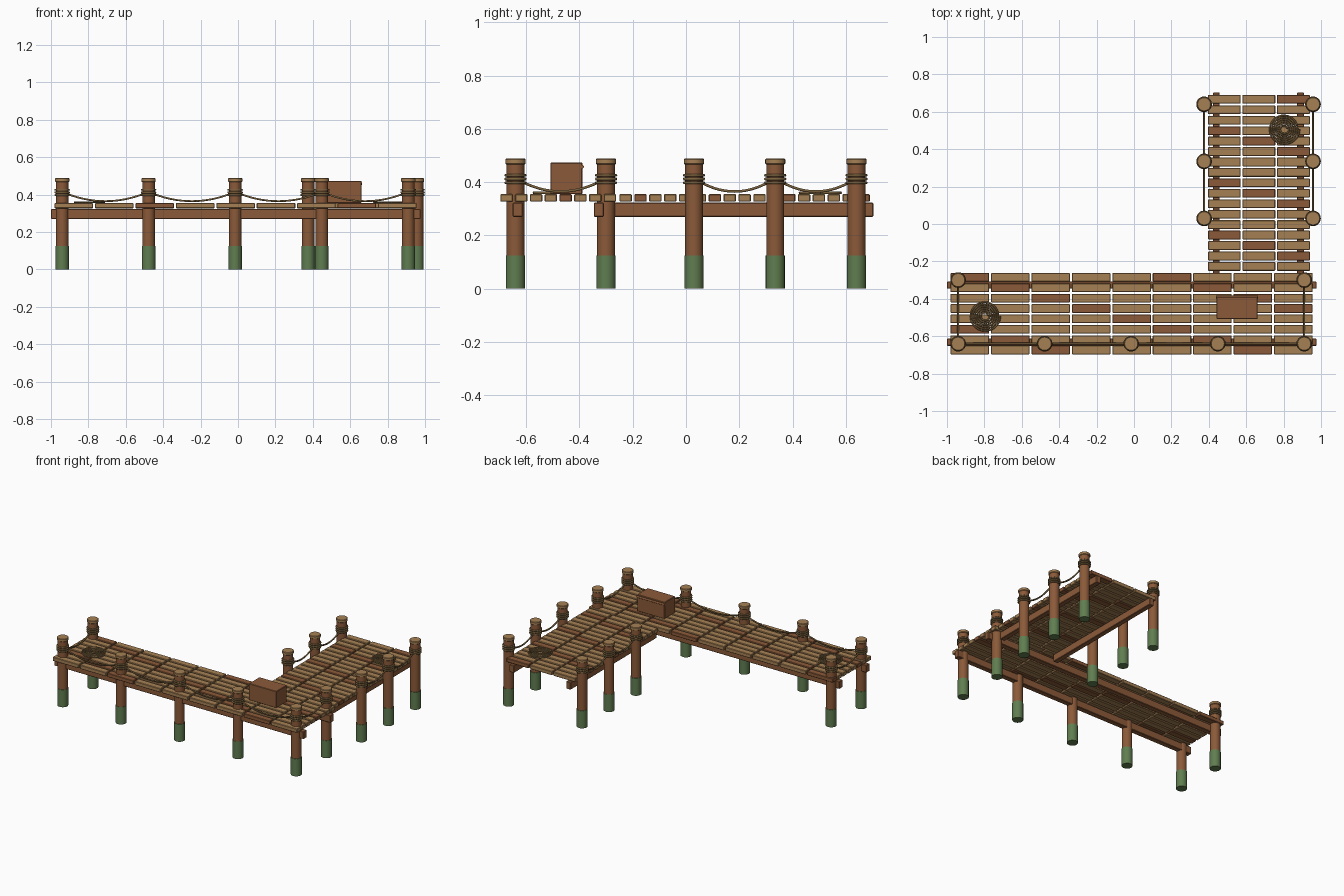
import bpy, bmesh, math
from mathutils import Matrix, Vector

cube = bpy.data.objects.get("Cube")
if cube:
    bpy.data.objects.remove(cube, do_unlink=True)


def make_mat(name, srgb):
    rgb = [((c / 255 + 0.055) / 1.055) ** 2.4 for c in srgb] + [1.0]
    m = bpy.data.materials.new(name)
    m.use_nodes = True
    m.diffuse_color = rgb
    node = m.node_tree.nodes["Principled BSDF"]
    node.inputs["Base Color"].default_value = rgb
    node.inputs["Roughness"].default_value = 0.9
    return m


LIGHT = make_mat("light wood", (166, 128, 84))
DARK = make_mat("dark wood", (139, 90, 57))
MOSS = make_mat("moss green", (96, 125, 80))
ROPE = make_mat("rope", (122, 98, 62))


def finish(name, bm, mats, smooth=False, bevel=0):
    mesh = bpy.data.meshes.new(name)
    bm.to_mesh(mesh)
    bm.free()
    ob = bpy.data.objects.new(name, mesh)
    bpy.context.collection.objects.link(ob)
    for m in mats:
        mesh.materials.append(m)
    if bevel:
        mod = ob.modifiers.new("soft edges", 'BEVEL')
        mod.width = bevel
        mod.segments = 1
    if smooth:
        bpy.ops.object.select_all(action='DESELECT')
        ob.select_set(True)
        bpy.context.view_layer.objects.active = ob
        bpy.ops.object.shade_smooth_by_angle(angle=math.radians(35))
    return ob


def add_box(bm, lo, hi, mat=0):
    lo, hi = Vector(lo), Vector(hi)
    m = Matrix.Translation((lo + hi) / 2) @ Matrix.Diagonal((*(hi - lo), 1))
    verts = bmesh.ops.create_cube(bm, size=1, matrix=m)["verts"]
    for f in {f for v in verts for f in v.link_faces}:
        f.material_index = mat


def box(name, lo, hi, mat, bevel=0.003):
    bm = bmesh.new()
    add_box(bm, lo, hi)
    return finish(name, bm, [mat], bevel=bevel)


def cylinder(name, x, y, z0, z1, r, mat, bevel=0):
    bm = bmesh.new()
    bmesh.ops.create_cone(bm, cap_ends=True, segments=20, radius1=r, radius2=r,
                          depth=z1 - z0,
                          matrix=Matrix.Translation((x, y, (z0 + z1) / 2)))
    return finish(name, bm, [mat], smooth=True, bevel=bevel)


def tube(name, points, r, cyclic=False):
    curve = bpy.data.curves.new(name, 'CURVE')
    curve.dimensions = '3D'
    curve.bevel_depth = r
    curve.bevel_resolution = 1
    curve.use_fill_caps = True
    spline = curve.splines.new('POLY')
    spline.points.add(len(points) - 1)
    for p, co in zip(spline.points, points):
        p.co = (*co, 1)
    spline.use_cyclic_u = cyclic
    curve.materials.append(ROPE)
    ob = bpy.data.objects.new(name, curve)
    bpy.context.collection.objects.link(ob)
    return ob


# Decks: staggered planks, every fifth on the diagonal is darker
def deck(name, x0, x1, cols, y0, y1, rows, gap_x, gap_y, dark):
    bm = bmesh.new()
    dx = (x1 - x0 + gap_x) / cols
    dy = (y1 - y0 + gap_y) / rows
    for r in range(rows):
        for c in range(cols):
            x, y = x0 + c * dx, y0 + r * dy
            add_box(bm, (x, y, 0.327), (x + dx - gap_x, y + dy - gap_y, 0.355),
                    int((r + c) % 5 == dark))
    finish(name, bm, [LIGHT, DARK], bevel=0.003)


deck("main_deck", -0.981, 0.955, 9, -0.697, -0.262, 8, 0.01, 0.009, 2)
deck("side_deck", 0.395, 0.94, 3, -0.25, 0.69, 17, 0.009, 0.009, 3)

# Support beams
for label, y in (("front", -0.632), ("back", -0.327)):
    box("main_beam_" + label, (-1.0, y - 0.019, 0.27), (0.975, y + 0.019, 0.323), DARK)
for label, x in (("right", 0.44), ("left", 0.89)):
    box("side_beam_" + label, (x - 0.018, -0.27, 0.27), (x + 0.018, 0.703, 0.323), DARK)


# Posts with mossy foot, cap and rope wraps
def post(x, y):
    cylinder("post", x, y, 0.01, 0.467, 0.0335, DARK)
    cylinder("post_moss", x, y, 0, 0.125, 0.036, MOSS)
    cylinder("post_cap", x, y, 0.467, 0.488, 0.038, LIGHT, bevel=0.003)
    for i in range(3):
        ring = [(x + 0.036 * math.cos(a * math.tau / 20),
                 y + 0.036 * math.sin(a * math.tau / 20), 0.398 + 0.014 * i)
                for a in range(20)]
        tube("post_rope_wrap", ring, 0.006, cyclic=True)


# Hanging rope between two posts
def hanging_rope(a, b, sag=0.05):
    a, b = Vector((*a, 0.415)), Vector((*b, 0.415))
    pts = []
    for i in range(17):
        t = i / 16
        p = a.lerp(b, t)
        p.z -= 4 * sag * t * (1 - t)
        pts.append(p)
    tube("hanging_rope", pts, 0.0055)


main_run = [(-0.94, -0.3), (-0.94, -0.64), (-0.478, -0.64), (-0.015, -0.64),
            (0.448, -0.64), (0.91, -0.64), (0.91, -0.3)]
side_runs = [[(x, y) for y in (0.03, 0.335, 0.64)] for x in (0.375, 0.957)]
for run in [main_run] + side_runs:
    for p in run:
        post(*p)
    for a, b in zip(run, run[1:]):
        hanging_rope(a, b)


# Coiled ropes lying on the deck
def coil(name, x, y, turns=6, steps=28):
    pts = []
    for i in range(turns * steps + 1):
        t = i / (turns * steps)
        a, r = t * turns * math.tau, 0.016 + 0.066 * t
        pts.append((x + r * math.cos(a), y + r * math.sin(a), 0.36))
    tube(name, pts, 0.0048)


coil("rope_coil_right", -0.797, -0.492)
coil("rope_coil_back", 0.803, 0.507)

# Storage chest with a hinge bar along its back
box("chest", (0.442, -0.509, 0.355), (0.66, -0.389, 0.474), DARK)
hinge = cylinder("chest_hinge", 0, 0, -0.112, 0.112, 0.007, DARK)
hinge.matrix_world = Matrix.Translation((0.551, -0.39, 0.458)) @ Matrix.Rotation(math.pi / 2, 4, 'Y')
